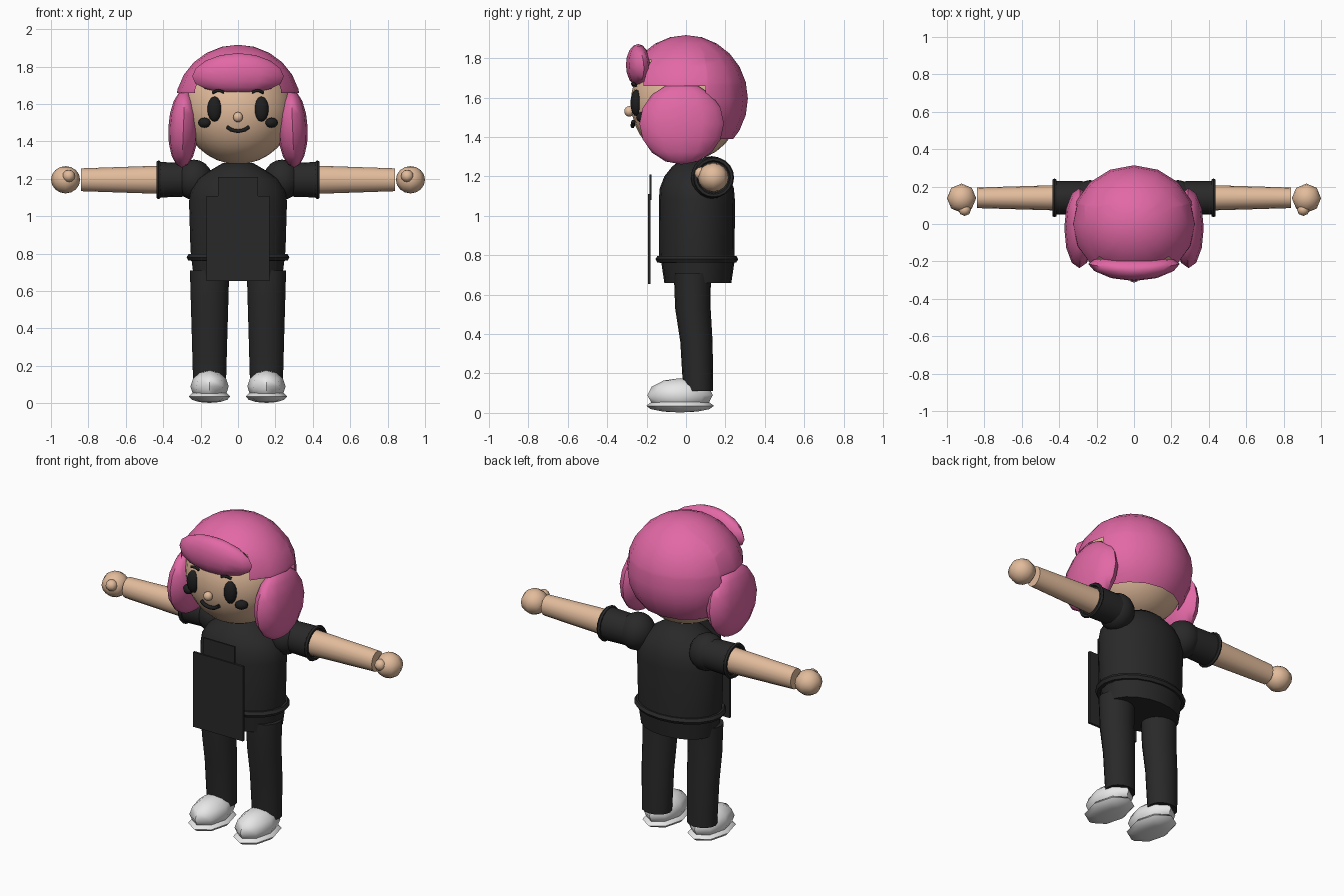
import bpy, bmesh, math
from mathutils import Vector, Matrix

cube = bpy.data.objects.get("Cube")
if cube:
    bpy.data.objects.remove(cube, do_unlink=True)

made = []


def material(name, rgb):
    m = bpy.data.materials.new(name)
    m.use_nodes = True
    m.diffuse_color = (*rgb, 1)
    bsdf = next(n for n in m.node_tree.nodes if n.type == 'BSDF_PRINCIPLED')
    bsdf.inputs["Base Color"].default_value = (*rgb, 1)
    bsdf.inputs["Roughness"].default_value = 0.8
    return m


SKIN = material("skin tan", (0.76, 0.50, 0.33))
PINK = material("hair pink", (0.76, 0.14, 0.38))
CLOTH = material("cloth black", (0.022, 0.022, 0.022))
INK = material("face black", (0.013, 0.013, 0.013))
WHITE = material("shoe white", (0.8, 0.8, 0.8))


def finish(name, bm, mat):
    bmesh.ops.recalc_face_normals(bm, faces=bm.faces)
    mesh = bpy.data.meshes.new(name)
    bm.to_mesh(mesh)
    bm.free()
    mesh.materials.append(mat)
    ob = bpy.data.objects.new(name, mesh)
    bpy.context.collection.objects.link(ob)
    made.append(ob)
    return ob


def ball(name, loc, radii, mat, segs=16, rings=10, rot=None):
    bm = bmesh.new()
    bmesh.ops.create_uvsphere(bm, u_segments=segs, v_segments=rings, radius=1)
    turn = rot or Matrix()
    bm.transform(Matrix.Translation(loc) @ turn @ Matrix.Diagonal((*radii, 1)))
    return finish(name, bm, mat)


def loft(name, rings, mat, segs=16, place=None):
    """Stack of ellipses: each ring is (z, centre x, centre y, rx, ry)."""
    bm = bmesh.new()
    loops = []
    for z, cx, cy, rx, ry in rings:
        angles = [math.tau * i / segs for i in range(segs)]
        loops.append([bm.verts.new((cx + rx * math.cos(a), cy + ry * math.sin(a), z))
                      for a in angles])
    for low, high in zip(loops, loops[1:]):
        for i in range(segs):
            j = (i + 1) % segs
            bm.faces.new((low[i], low[j], high[j], high[i]))
    bm.faces.new(loops[0][::-1])
    bm.faces.new(loops[-1])
    if place:
        bm.transform(place)
    return finish(name, bm, mat)


def band(name, z, cy, rx, ry, t, mat, place=None):
    """Rounded ring made as a closed loft profile."""
    segs, sides = 20, 6
    bm = bmesh.new()
    grid = []
    for i in range(segs):
        a = math.tau * i / segs
        row = []
        for k in range(sides):
            b = math.tau * k / sides
            w = t * math.cos(b)
            row.append(bm.verts.new(((rx + w) * math.cos(a),
                                     cy + (ry + w) * math.sin(a), z + t * math.sin(b))))
        grid.append(row)
    for i in range(segs):
        for k in range(sides):
            n, m = (i + 1) % segs, (k + 1) % sides
            bm.faces.new((grid[i][k], grid[n][k], grid[n][m], grid[i][m]))
    if place:
        bm.transform(place)
    return finish(name, bm, mat)


def box(name, loc, size, mat):
    bm = bmesh.new()
    bmesh.ops.create_cube(bm, size=1)
    bm.transform(Matrix.Translation(loc) @ Matrix.Diagonal((*size, 1)))
    return finish(name, bm, mat)


def stroke(name, points, radius, mat):
    cu = bpy.data.curves.new(name, 'CURVE')
    cu.dimensions = '3D'
    cu.bevel_depth = radius
    cu.bevel_resolution = 1
    cu.resolution_u = 4
    cu.use_fill_caps = True
    sp = cu.splines.new('BEZIER')
    sp.bezier_points.add(len(points) - 1)
    for p, co in zip(sp.bezier_points, points):
        p.co = co
        p.handle_left_type = p.handle_right_type = 'AUTO'
    cu.materials.append(mat)
    ob = bpy.data.objects.new(name, cu)
    bpy.context.collection.objects.link(ob)


# Head
ball("head", (0, 0, 1.575), (0.297, 0.28, 0.297), SKIN, 24, 16)
ball("nose", (0, -0.288, 1.53), (0.027, 0.025, 0.027), SKIN, 10, 8)
stroke("mouth", [(-0.06, -0.268, 1.478), (-0.03, -0.27, 1.46),
                 (0.03, -0.27, 1.46), (0.06, -0.268, 1.478)], 0.011, INK)


# Hair cap, open over the face and nape
def hair_cap():
    bm = bmesh.new()
    bmesh.ops.create_uvsphere(bm, u_segments=16, v_segments=12, radius=1)
    bm.transform(Matrix.Translation((0, 0, 1.595)) @ Matrix.Diagonal((0.335, 0.314, 0.322, 1)))
    side = math.radians(52)
    cuts = [((0, 0, z), (0, 0, 1)) for z in (1.39, 1.66, 1.79)]
    cuts += [((0, 0.1, 0), (0, 1, 0))]
    cuts += [((0, 0, 0), (math.sin(side) * s, math.cos(side), 0)) for s in (-1, 1)]
    for co, no in cuts:
        bmesh.ops.bisect_plane(bm, geom=bm.verts[:] + bm.edges[:] + bm.faces[:],
                               plane_co=co, plane_no=no, dist=1e-5)

    def bare(f):
        c = f.calc_center_median()
        front = -c.y > abs(c.x) * math.tan(math.radians(38))
        return c.z < 1.39 or (c.z < 1.66 and c.y < 0.1) or (c.z < 1.79 and front)

    bmesh.ops.delete(bm, geom=[f for f in bm.faces if bare(f)], context='FACES')
    return finish("hair_cap", bm, PINK)


hair_cap()
fringe = ball("hair_fringe", (0, -0.243, 1.76), (0.245, 0.062, 0.107), PINK, 12, 8)
for v in fringe.data.vertices:   # bow the ends back around the forehead
    v.co.y += 0.5 * v.co.x ** 2
    v.co.z -= 0.3 * v.co.x ** 2 - 0.005

# Torso
loft("shirt", [(0.76, 0, 0.055, 0.25, 0.19), (0.85, 0, 0.055, 0.255, 0.192),
               (1.08, 0, 0.055, 0.262, 0.193), (1.14, 0, 0.055, 0.252, 0.188),
               (1.20, 0, 0.055, 0.215, 0.165), (1.25, 0, 0.055, 0.14, 0.125),
               (1.285, 0, 0.055, 0.08, 0.08)], CLOTH, 20)
band("shirt_hem", 0.78, 0.055, 0.255, 0.19, 0.02, CLOTH)
loft("hips", [(0.66, 0, 0.06, 0.235, 0.17), (0.78, 0, 0.06, 0.25, 0.188)], CLOTH, 20)
box("apron_panel", (0, -0.186, 0.882), (0.336, 0.014, 0.455), CLOTH)
box("apron_bib", (0, -0.18, 1.145), (0.214, 0.01, 0.13), CLOTH)

# Paired parts
for s, side in ((1, "left"), (-1, "right")):
    ball(side + "_eye", (s * 0.125, -0.252, 1.573), (0.039, 0.03, 0.067), INK, 12, 8)
    ball(side + "_cheek", (s * 0.18, -0.223, 1.5), (0.037, 0.026, 0.027), INK, 10, 8,
         Matrix.Rotation(s * 0.6, 4, 'Z'))
    stroke(side + "_brow", [(s * 0.075, -0.268, 1.662), (s * 0.105, -0.27, 1.672),
                            (s * 0.135, -0.255, 1.66)], 0.008, INK)
    ball(side + "_hair_lock", (s * 0.292, -0.022, 1.468), (0.081, 0.214, 0.208), PINK,
         12, 8, Matrix.Rotation(-s * 0.04, 4, 'Y'))

    # Arms run outward along x
    out = Matrix.Translation((0, 0.14, 1.195)) @ Matrix.Rotation(s * math.pi / 2, 4, 'Y')
    ball(side + "_shoulder", (s * 0.235, 0.13, 1.195), (0.1, 0.105, 0.108), CLOTH, 16, 10)
    loft(side + "_sleeve", [(0.22, 0, 0, 0.088, 0.088), (0.42, 0, 0, 0.095, 0.09)],
         CLOTH, 16, out)
    band(side + "_cuff", 0.425, 0, 0.092, 0.092, 0.012, CLOTH, out)
    loft(side + "_forearm", [(0.4, 0, 0, 0.076, 0.068), (0.84, 0, 0, 0.061, 0.055)],
         SKIN, 16, out)
    ball(side + "_hand", (s * 0.922, 0.138, 1.195), (0.078, 0.078, 0.073), SKIN, 8, 8)
    ball(side + "_thumb", (s * 0.905, 0.077, 1.215), (0.034, 0.034, 0.033), SKIN, 8, 6)

    # Legs and shoes
    x = s * 0.152
    loft(side + "_leg", [(0.11, x, 0.062, 0.088, 0.076), (0.36, x, 0.053, 0.095, 0.082),
                         (0.53, x, 0.035, 0.1, 0.09), (0.71, x, 0.032, 0.105, 0.094)],
         CLOTH, 16)
    ball(side + "_shoe", (x, -0.03, 0.09), (0.102, 0.166, 0.086), WHITE, 8, 6)
    ball(side + "_sole", (x, -0.03, 0.036), (0.11, 0.172, 0.034), WHITE, 8, 6)

# Smooth shading that keeps hard edges
bpy.ops.object.select_all(action='DESELECT')
for ob in made:
    ob.select_set(True)
bpy.context.view_layer.objects.active = made[0]
bpy.ops.object.shade_smooth_by_angle(angle=math.radians(50))
bpy.ops.object.select_all(action='DESELECT')
